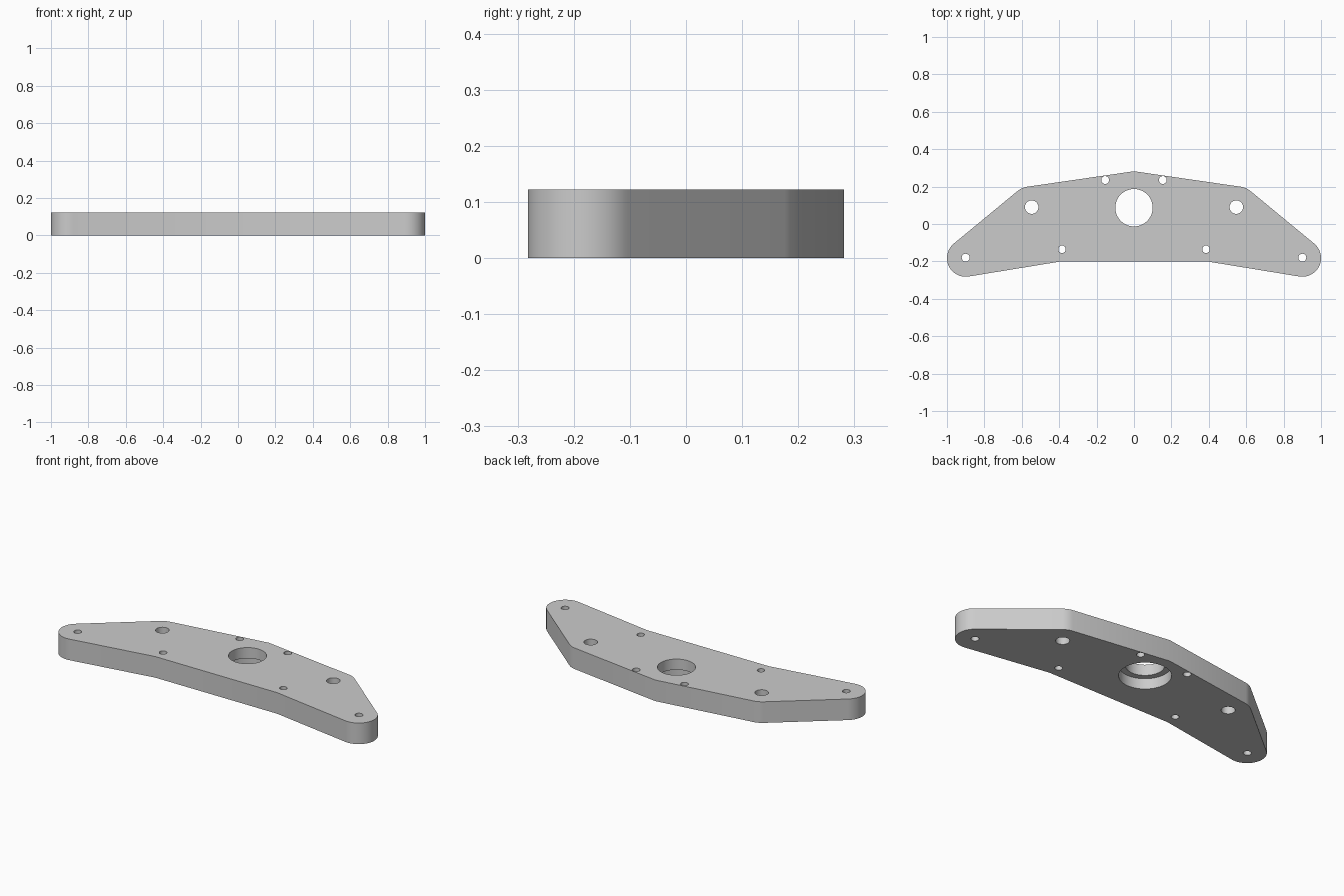
import bpy
import bmesh
from math import cos, sin, pi, atan2
from mathutils import Vector

cube = bpy.data.objects.get("Cube")
if cube:
    bpy.data.objects.remove(cube, do_unlink=True)

THICK = 0.122

metal = bpy.data.materials.new("light grey metal")
metal.use_nodes = True
color = (0.6, 0.6, 0.6, 1)
metal.diffuse_color = color
metal.node_tree.nodes["Principled BSDF"].inputs["Base Color"].default_value = color


def arc(center, radius, start, end, steps):
    return [Vector((center[0] + radius * cos(start + (end - start) * i / steps),
                    center[1] + radius * sin(start + (end - start) * i / steps)))
            for i in range(steps + 1)]


def soft_corner(before, corner, after, length, steps=6):
    """Round a corner with a short quadratic bend."""
    a = corner + (before - corner).normalized() * length
    b = corner + (after - corner).normalized() * length
    return [a * (1 - t) ** 2 + corner * 2 * t * (1 - t) + b * t * t
            for t in (i / steps for i in range(steps + 1))]


# Half outline of the plate, from the back peak round the tip to the front edge
peak = Vector((0, 0.282))
shoulder = Vector((0.6, 0.195))
belly = Vector((0.39, -0.2))
tip = arc((0.9, -0.182), 0.1, atan2(0.79, 0.62), -pi / 2 - 0.155, 24)
half = soft_corner(peak, shoulder, tip[0], 0.03) + tip + [belly]
outline = [peak] + half + [Vector((-p.x, p.y)) for p in reversed(half)]

# Solid plate
bm = bmesh.new()
face = bm.faces.new([bm.verts.new((p.x, p.y, 0)) for p in outline])
top = bmesh.ops.extrude_face_region(bm, geom=[face])["geom"]
bmesh.ops.translate(bm, vec=(0, 0, THICK),
                    verts=[v for v in top if isinstance(v, bmesh.types.BMVert)])
bmesh.ops.recalc_face_normals(bm, faces=bm.faces)
mesh = bpy.data.meshes.new("bracket_plate")
bm.to_mesh(mesh)
bm.free()
mesh.materials.append(metal)
plate = bpy.data.objects.new("bracket_plate", mesh)
bpy.context.collection.objects.link(plate)
bpy.context.view_layer.objects.active = plate
plate.select_set(True)


def drill(x, y, radius, low=-0.1, high=0.3):
    """Cut a round hole through the plate between two heights."""
    bpy.ops.mesh.primitive_cylinder_add(vertices=48, radius=radius, depth=high - low,
                                        location=(x, y, (low + high) / 2))
    cutter = bpy.context.object
    cutter.name = "hole_cutter"
    cutter.hide_render = True
    cutter.data.materials.append(metal)
    bpy.context.view_layer.objects.active = plate
    mod = plate.modifiers.new("hole", "BOOLEAN")
    mod.operation = "DIFFERENCE"
    mod.solver = "EXACT"
    mod.object = cutter
    bpy.ops.object.modifier_apply(modifier=mod.name)
    bpy.data.objects.remove(cutter, do_unlink=True)


# Central bore with a wider recess underneath
drill(0, 0.087, 0.1)
drill(0, 0.087, 0.134, high=0.06)

# Mirrored bolt holes
for x, y, radius in [(0.154, 0.235, 0.021), (0.547, 0.09, 0.036),
                     (0.385, -0.135, 0.02), (0.9, -0.18, 0.021)]:
    for side in (1, -1):
        drill(side * x, y, radius)

bpy.ops.object.select_all(action="DESELECT")
plate.select_set(True)
bpy.context.view_layer.objects.active = plate
bpy.ops.object.shade_smooth_by_angle(angle=0.5)
